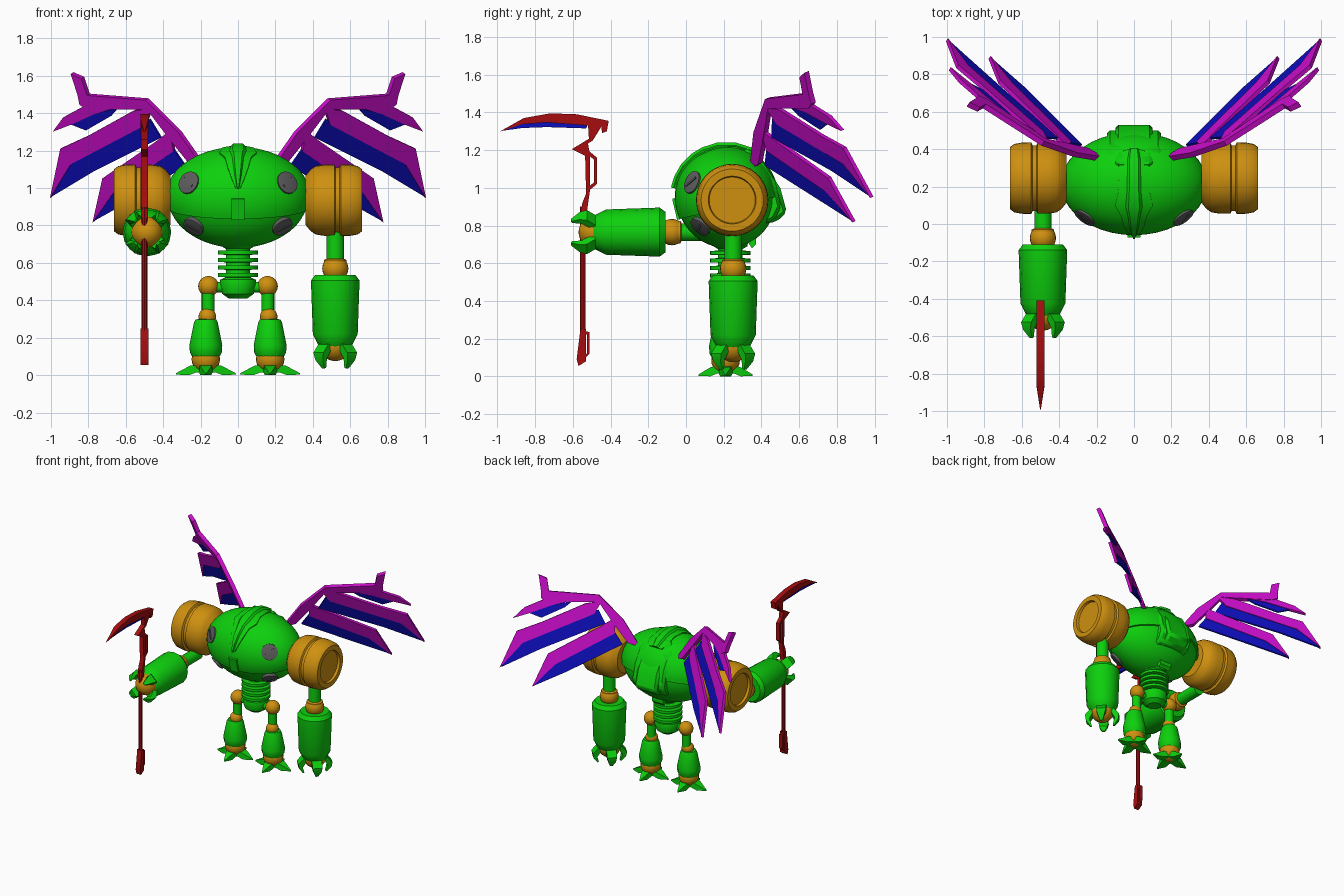
import bpy, bmesh
from math import sin, cos, pi, radians, sqrt
from mathutils import Matrix, Vector

if "Cube" in bpy.data.objects:
    bpy.data.objects.remove(bpy.data.objects["Cube"])

def mat(name, c):
    m = bpy.data.materials.new(name)
    m.diffuse_color = (*c, 1)
    m.use_nodes = True
    m.node_tree.nodes["Principled BSDF"].inputs["Base Color"].default_value = m.diffuse_color
    return m

GREEN = mat("green", (0.004, 0.63, 0.004))
ORANGE = mat("orange", (0.62, 0.28, 0.005))
PURPLE = mat("purple", (0.6, 0.004, 0.6))
BLUE = mat("blue", (0.004, 0.004, 0.5))
RED = mat("red", (0.38, 0.004, 0.005))
DARK = mat("dark_grey", (0.11, 0.11, 0.11))
T = Matrix.Translation

def finish(bm, name, m, M=Matrix()):
    bmesh.ops.remove_doubles(bm, verts=bm.verts, dist=1e-5)
    bm.transform(M)
    bmesh.ops.recalc_face_normals(bm, faces=bm.faces)
    me = bpy.data.meshes.new(name)
    bm.to_mesh(me)
    bm.free()
    me.materials.append(m)
    ob = bpy.data.objects.new(name, me)
    bpy.context.collection.objects.link(ob)
    return ob

def lathe(name, prof, m, M=Matrix(), n=24):
    """Revolve (r, z) points about local z; ends close on the axis."""
    bm = bmesh.new()
    prof = [(0, prof[0][1])] + list(prof) + [(0, prof[-1][1])]
    rings = [[bm.verts.new((r * cos(2 * pi * i / n), r * sin(2 * pi * i / n), z)) for i in range(n)]
             for r, z in prof]
    for a, b in zip(rings, rings[1:]):
        for i in range(n):
            j = (i + 1) % n
            bm.faces.new((a[i], a[j], b[j], b[i]))
    return finish(bm, name, m, M)

def ball(name, c, r, m, M=Matrix()):
    bm = bmesh.new()
    bmesh.ops.create_uvsphere(bm, u_segments=20, v_segments=12, radius=r)
    return finish(bm, name, m, M @ T(c))

def prism(name, pts, thick, m, place, M=Matrix()):
    """Extrude a 2D outline; place(u, v, w) gives the 3D point."""
    bm = bmesh.new()
    lo = [bm.verts.new(place(u, v, -thick / 2)) for u, v in pts]
    hi = [bm.verts.new(place(u, v, thick / 2)) for u, v in pts]
    bm.faces.new(lo)
    bm.faces.new(hi[::-1])
    for i in range(len(pts)):
        j = (i + 1) % len(pts)
        bm.faces.new((lo[i], lo[j], hi[j], hi[i]))
    return finish(bm, name, m, M)

# Body: tilted ellipsoid with a lip between upper and lower shell
RX, RY, RZ, C = 0.39, 0.275, 0.27, Vector((0, 0.215, 0.95))
prof = [(0.96 * cos(radians(a)), sin(radians(a))) for a in range(-90, -11, 6)]
prof += [(cos(radians(a)), sin(radians(a))) for a in range(-12, 91, 6)]
lathe("body", prof, GREEN, T(C) @ Matrix.Rotation(radians(13), 4, 'X') @ Matrix.Diagonal((RX, RY, RZ, 1)), 40)

# Head crest hugging the front and top of the body
bm = bmesh.new()
rows = []
for a, w in [(10, .012), (22, .035), (36, .055), (52, .07), (64, .1), (80, .085), (100, .08), (116, .08), (130, .055)]:
    row = []
    for u, k in [(-1, .95), (-1, 1.03), (-.45, 1.04), (-.3, 1.09), (.3, 1.09), (.45, 1.04), (1, 1.03), (1, .95)]:
        s = k * sqrt(1 - (u * w / RX) ** 2)
        row.append(bm.verts.new((u * w, C.y - RY * s * cos(radians(a)), C.z + RZ * s * sin(radians(a)))))
    rows.append(row)
for p, q in zip(rows, rows[1:]):
    for i in range(8):
        j = (i + 1) % 8
        bm.faces.new((p[i], p[j], q[j], q[i]))
bm.faces.new(rows[0])
bm.faces.new(rows[-1][::-1])
finish(bm, "head_crest", GREEN)

# Round lenses with a slit, and a small chest plate
def on_body(x, z):
    y = C.y - RY * sqrt(1 - (x / RX) ** 2 - ((z - C.z) / RZ) ** 2)
    p = Vector((x, y, z))
    d = p - C
    nrm = Vector((d.x / RX ** 2, d.y / RY ** 2, d.z / RZ ** 2))
    return T(p) @ nrm.to_track_quat('Z', 'Y').to_matrix().to_4x4()

for s in (-1, 1):
    for x, z, r in [(.265, 1.03, .062), (.24, .79, .058)]:
        M = on_body(s * x, z)
        lathe("lens", [(r, -.03), (r, .002), (r - .01, .005)], DARK, M, 20)
        prism("lens_slit", [(-.04, -.006), (.04, -.006), (.04, .006), (-.04, .006)], .02, DARK,
              lambda u, v, w: (u, v, w), M @ Matrix.Rotation(s * .6, 4, 'Z'))
prism("chest_plate", [(-.035, -.06), (.035, -.06), (.035, .055), (-.035, .055)], .016, GREEN,
      lambda u, v, w: (u, v, w), on_body(0, .89))

# Layered back hump
for name, pts, t in [
    ("back_plate", [(.3, 1.17), (.4, 1.15), (.475, 1.03), (.505, .9), (.47, .83), (.35, .78)], .29),
    ("back_hump", [(.3, 1.21), (.35, 1.2), (.46, 1.06), (.5, 1.0), (.535, .87), (.48, .82), (.35, .8)], .2)]:
    ob = prism(name, pts, t, GREEN, lambda u, v, w: (w, u, v))
    b = ob.modifiers.new("bevel", 'BEVEL')
    b.width, b.segments = .018, 1
prism("tail_fin", [(.3, .75), (.37, .74), (.37, .7), (.35, .68)], .1, GREEN, lambda u, v, w: (w, u, v))

# Ribbed waist and hip
waist = [(.10, .74), (.09, .69), (.065, .675)]
for z in (.655, .615, .575, .535):
    waist += [(.065, z + .012), (.108, z + .01), (.108, z - .01), (.065, z - .012)]
waist += [(.095, .51), (.1, .48), (.085, .435), (.05, .41)]
lathe("waist", waist, GREEN, T((0, .235, 0)))
lathe("hip_bar", [(.028, -.16), (.028, .16)], GREEN, T((0, .225, .47)) @ Matrix.Rotation(pi / 2, 4, 'Y'), 16)

# Legs and feet
toe = [(.03, .055), (.085, .05), (.16, .01), (.16, .003), (.09, .0), (.05, .015), (.03, .015)]
for s in (-1, 1):
    ball("hip_joint", (s * .158, .225, .475), .055, ORANGE)
    lathe("thigh", [(.034, .31), (.034, .46)], GREEN, T((s * .16, .22, 0)), 16)
    M = T((s * .172, .21, 0))
    ball("knee", (-s * .008, 0, .312), .047, ORANGE, M)
    lathe("shin", [(.065, .085), (.085, .12), (.088, .16), (.064, .28), (.055, .298), (.03, .3)], GREEN, M, 12)
    ball("ankle", (0, 0, .085), .076, ORANGE, M)
    for a in (-90, 0, 180, 90):
        prism("toe", toe, .06, GREEN, lambda u, v, w: (u, w * min(1.2, (.168 - u) / .08), v),
              M @ Matrix.Rotation(radians(a), 4, 'Z') @ Matrix.Diagonal((1 if a in (0, 180) else .9, 1, 1, 1)))

# Shoulders: grooved drums with a recessed outer face
drum = [(.13, .36), (.165, .388), (.183, .415), (.19, .46), (.19, .515), (.176, .522), (.176, .542), (.192, .55),
        (.19, .60), (.183, .64), (.165, .664), (.127, .664), (.122, .645)]
for s in (-1, 1):
    lathe("shoulder", drum, ORANGE, T((0, .245, .935)) @ Matrix.Rotation(s * pi / 2, 4, 'Y'), 36)

# Arms, built hanging down from the elbow, one hanging and one reaching forward
claw = [(.06, -.4), (.09, -.405), (.128, -.45), (.122, -.49), (.09, -.535), (.08, -.53), (.095, -.48), (.075, -.445)]
for side, M in (("left", T((.52, .25, .57))),
                ("right", T((-.487, -.075, .765)) @ Matrix.Rotation(-pi / 2, 4, 'X'))):
    lathe(side + "_upper_arm", [(.046, 0), (.046, .25)], GREEN, M, 16)
    ball(side + "_elbow", (0, 0, 0), .07, ORANGE, M)
    lathe(side + "_elbow_collar", [(.05, .025), (.06, .03), (.06, .045), (.05, .05)], ORANGE, M)
    lathe(side + "_forearm", [(.075, -.425), (.09, -.41), (.12, -.35), (.13, -.065), (.108, -.035)], GREEN, M, 16)
    ball(side + "_wrist", (0, 0, -.41), .085, ORANGE, M)
    for k in range(4):
        prism(side + "_claw", claw, .075, GREEN, lambda u, v, w: (u, w * min(1, .25 + (v + .535) / .09), v),
              M @ Matrix.Rotation(pi / 4 + k * pi / 2, 4, 'Z'))

# Wings: thin feathers lying in one slanted plane, bent forward a little at the root
NRM = Vector((-.65, 1, .41)).normalized()
parts = [
    ("wing_arm", PURPLE, .03, [(.17, 1.10), (.31, 1.30), (.487, 1.475), (.80, 1.50), (.83, 1.59), (.887, 1.615),
                               (.85, 1.50), (.84, 1.45), (.80, 1.425), (.48, 1.425), (.37, 1.28), (.25, 1.13)]),
    ("feather_outer", PURPLE, .022, [(.62, 1.44), (.82, 1.44), (.93, 1.38), (.985, 1.305), (.88, 1.345), (.76, 1.40)]),
    ("feather_middle", PURPLE, .022, [(.46, 1.43), (.556, 1.415), (.80, 1.28), (.945, 1.213), (1.0, .95), (.89, 1.13), (.49, 1.34)]),
    ("feather_inner", PURPLE, .022, [(.36, 1.31), (.43, 1.255), (.72, 1.055), (.772, .82), (.66, .98), (.34, 1.2)]),
    ("web_outer", BLUE, .012, [(.64, 1.43), (.76, 1.4), (.9, 1.345), (.81, 1.31), (.68, 1.385)]),
    ("web_middle", BLUE, .012, [(.47, 1.37), (.89, 1.14), (.995, .955), (.77, 1.09), (.41, 1.27)]),
    ("web_inner", BLUE, .012, [(.35, 1.22), (.66, .99), (.768, .825), (.58, .93), (.28, 1.12)])]
for s in (-1, 1):
    for name, m, t, pts in parts:
        prism(name, pts, t, m,
              lambda u, v, w: Vector((u, .725 + .65 * u - .41 * v - .1 * max(0, .55 - u), v)) + NRM * w,
              Matrix.Diagonal((s, 1, 1, 1)))

# Scythe held in the right hand
def blade(name, m, t, pts):
    prism(name, pts, t, m, lambda u, v, w: (-.5 + w * min(1, max(.1, (u + .99) / .1)), u, v))

blade("scythe_blade", RED, .042, [(-.992, 1.296), (-.86, 1.37), (-.72, 1.395), (-.58, 1.39), (-.41, 1.355), (-.42, 1.30),
                                  (-.445, 1.29), (-.45, 1.33), (-.52, 1.33), (-.74, 1.347), (-.87, 1.337)])
blade("scythe_edge", BLUE, .02, [(-.97, 1.303), (-.87, 1.34), (-.74, 1.352), (-.52, 1.338), (-.53, 1.315), (-.74, 1.322), (-.87, 1.317)])
blade("scythe_neck", RED, .036, [(-.52, 1.34), (-.44, 1.34), (-.47, 1.29), (-.495, 1.25), (-.52, 1.235), (-.51, 1.18), (-.51, .98),
                                 (-.53, .84), (-.56, .84), (-.55, .92), (-.53, .97), (-.535, 1.17), (-.605, 1.205), (-.515, 1.26)])
blade("neck_loop", RED, .03, [(-.52, 1.2), (-.472, 1.16), (-.472, 1.02), (-.515, .985), (-.515, 1.005), (-.488, 1.03), (-.488, 1.15), (-.52, 1.175)])
blade("scythe_foot", RED, .042, [(-.56, .25), (-.53, .25), (-.53, .08), (-.57, .055), (-.58, .09), (-.57, .17)])
blade("foot_loop", RED, .03, [(-.54, .24), (-.512, .235), (-.512, .12), (-.54, .09), (-.54, .105), (-.524, .125), (-.524, .222), (-.54, .225)])
lathe("scythe_staff", [(.015, .1), (.015, .9)], RED, T((-.5, -.547, 0)), 8)

bpy.ops.object.select_all(action='SELECT')
bpy.context.view_layer.objects.active = bpy.context.selected_objects[0]
bpy.ops.object.shade_smooth_by_angle(angle=radians(30))
